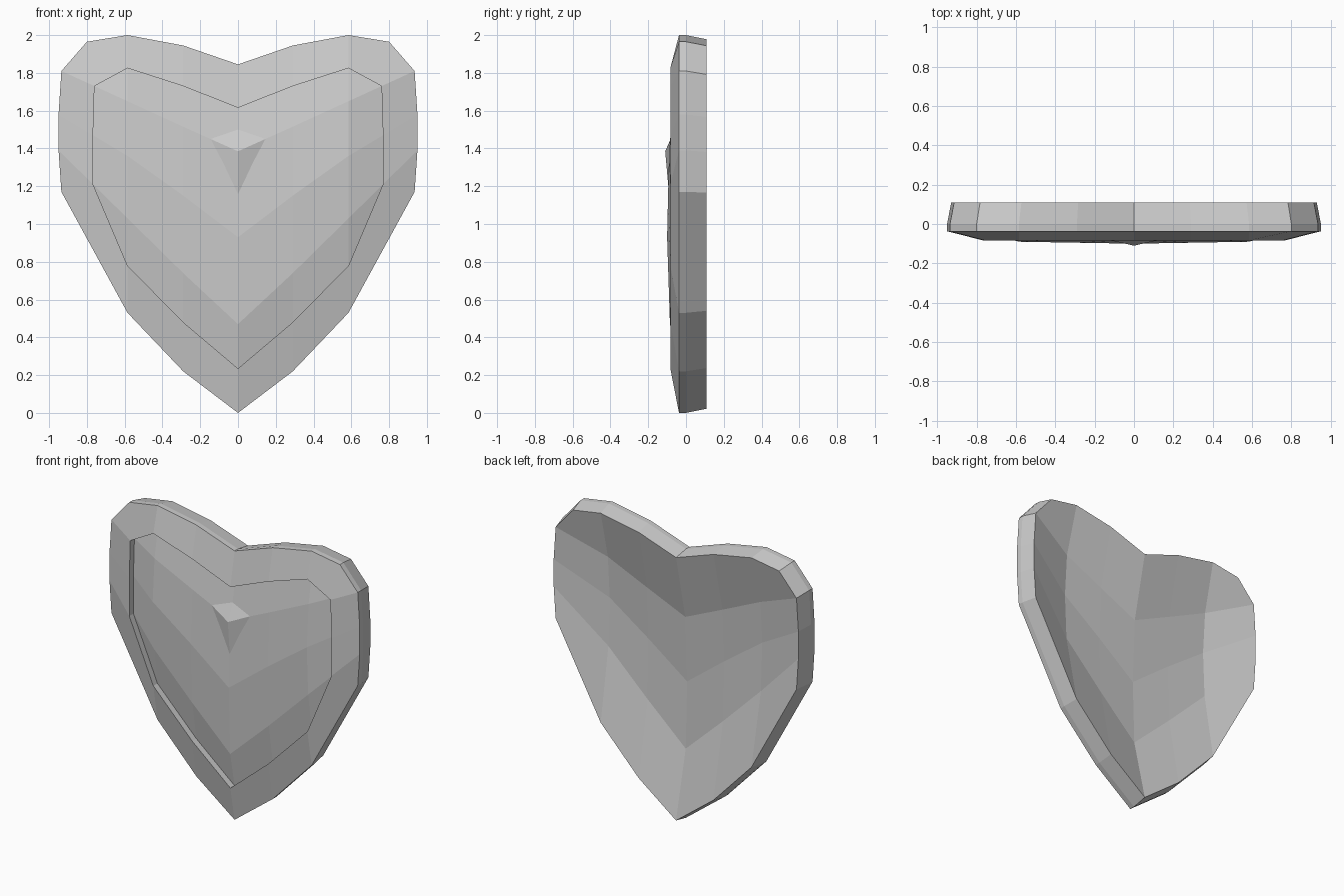
import bpy
import bmesh
from mathutils import Vector

cube = bpy.data.objects.get("Cube")
if cube:
    bpy.data.objects.remove(cube, do_unlink=True)

metal = bpy.data.materials.new("plain_grey")
metal.use_nodes = True
GREY = (0.6, 0.6, 0.6, 1)
metal.diffuse_color = GREY
metal.node_tree.nodes["Principled BSDF"].inputs["Base Color"].default_value = GREY

# Half of the heart as columns from the middle outwards, each listing (x, z) from top to bottom
COLUMNS = [
    [(0, 1.845), (0, 1.385), (0, .93), (0, .47), (0, 0)],
    [(.29, 1.945), (.29, 1.515), (.29, 1.15), (.29, .74), (.29, .22)],
    [(.585, 2), (.585, 1.65), (.585, 1.36), (.585, 1.03), (.585, .53)],
    [(.8, 1.965), (.935, 1.81), (.95, 1.58), (.95, 1.39), (.935, 1.17)],
]
LAST_COL, LAST_ROW = 3, 4
FRONT_Y, BACK_Y, STEP = -.037, .108, .045
DOME = {1: -.08, 2: -.1, 3: -.085}     # front height of each inner row


def flat(c, r, y, shrink=1.0):
    x, z = COLUMNS[c][r]
    return Vector((x * shrink, y, 1 + (z - 1) * shrink))


def on_border(c, r):
    return c == LAST_COL or r in (0, LAST_ROW)


def inward(c, r):
    """Inner neighbour of a border point, or None at a corner."""
    if c == LAST_COL:
        return None if r in (0, LAST_ROW) else (c - 1, r)
    return (c, 1 if r == 0 else LAST_ROW - 1)


def dome(c, r):
    return flat(c, r, DOME[r] + .005 * c)


def groove(c, r, raised):
    """Point halfway between the border and the inner grid."""
    n = inward(c, r)
    p = (flat(c, r, FRONT_Y) + dome(*n)) / 2
    p.y = -.083 if raised else -.083 + STEP
    return p


def panel_point(c, r):
    if not on_border(c, r):
        return dome(c, r)
    return groove(c, r, False) if inward(c, r) else None


def back_point(c, r):
    if on_border(c, r):
        return flat(c, r, BACK_Y, .978)
    return flat(c, r, DOME[r] + .088 + .006 * c, .99)


def build(name, polygons):
    bm = bmesh.new()
    for poly in polygons:
        bm.faces.new([bm.verts.new(p) for p in poly])
    bmesh.ops.remove_doubles(bm, verts=bm.verts, dist=.0005)
    bmesh.ops.recalc_face_normals(bm, faces=bm.faces)
    # Mirror the half across the middle
    both = bmesh.ops.duplicate(bm, geom=bm.verts[:] + bm.edges[:] + bm.faces[:])["geom"]
    for v in [g for g in both if isinstance(g, bmesh.types.BMVert)]:
        v.co.x *= -1
    bmesh.ops.reverse_faces(bm, faces=[g for g in both if isinstance(g, bmesh.types.BMFace)])
    bmesh.ops.remove_doubles(bm, verts=bm.verts, dist=.0005)
    mesh = bpy.data.meshes.new(name)
    bm.to_mesh(mesh)
    bm.free()
    mesh.materials.append(metal)
    obj = bpy.data.objects.new(name, mesh)
    bpy.context.collection.objects.link(obj)
    return obj


shell = []

# Recessed domed front panel and hollow back
for c in range(LAST_COL):
    for r in range(LAST_ROW):
        cell = [(c, r), (c, r + 1), (c + 1, r + 1), (c + 1, r)]
        shell.append([p for p in (panel_point(*k) for k in cell) if p])
        shell.append([back_point(*k) for k in reversed(cell)])

# Sloping front rim, step down to the panel and outer side wall
ring = ([(c, 0) for c in range(LAST_COL + 1)]
        + [(LAST_COL, r) for r in range(1, LAST_ROW)]
        + [(c, LAST_ROW) for c in range(LAST_COL, -1, -1)])
for a, b in zip(ring, ring[1:]):
    shell.append([flat(*a, FRONT_Y), flat(*b, FRONT_Y), flat(*b, 0), flat(*a, 0)])
    shell.append([flat(*a, 0), flat(*b, 0), back_point(*b), back_point(*a)])
    if inward(*a) and inward(*b):
        shell.append([flat(*a, FRONT_Y), groove(*a, True), groove(*b, True), flat(*b, FRONT_Y)])
for i in range(1, len(ring) - 1):
    if not inward(*ring[i]):
        a, k, b = ring[i - 1:i + 2]
        shell.append([flat(*a, FRONT_Y), groove(*a, True), groove(*b, True),
                      flat(*b, FRONT_Y), flat(*k, FRONT_Y)])
inner = [k for k in ring if inward(*k)]
for a, b in zip(inner, inner[1:]):
    shell.append([groove(*a, True), groove(*a, False), groove(*b, False), groove(*b, True)])
build("heart_shield", shell)

# Pointed boss on the panel
peak = flat(0, 1, -.11)
top = (dome(0, 1) + groove(0, 0, False)) / 2
side = (dome(0, 1) + dome(1, 1)) / 2
bottom = (dome(0, 1) + dome(0, 2)) / 2
base = dome(0, 1)
build("pointed_boss", [[peak, top, side], [peak, side, bottom],
                       [base, side, top], [base, bottom, side]])
